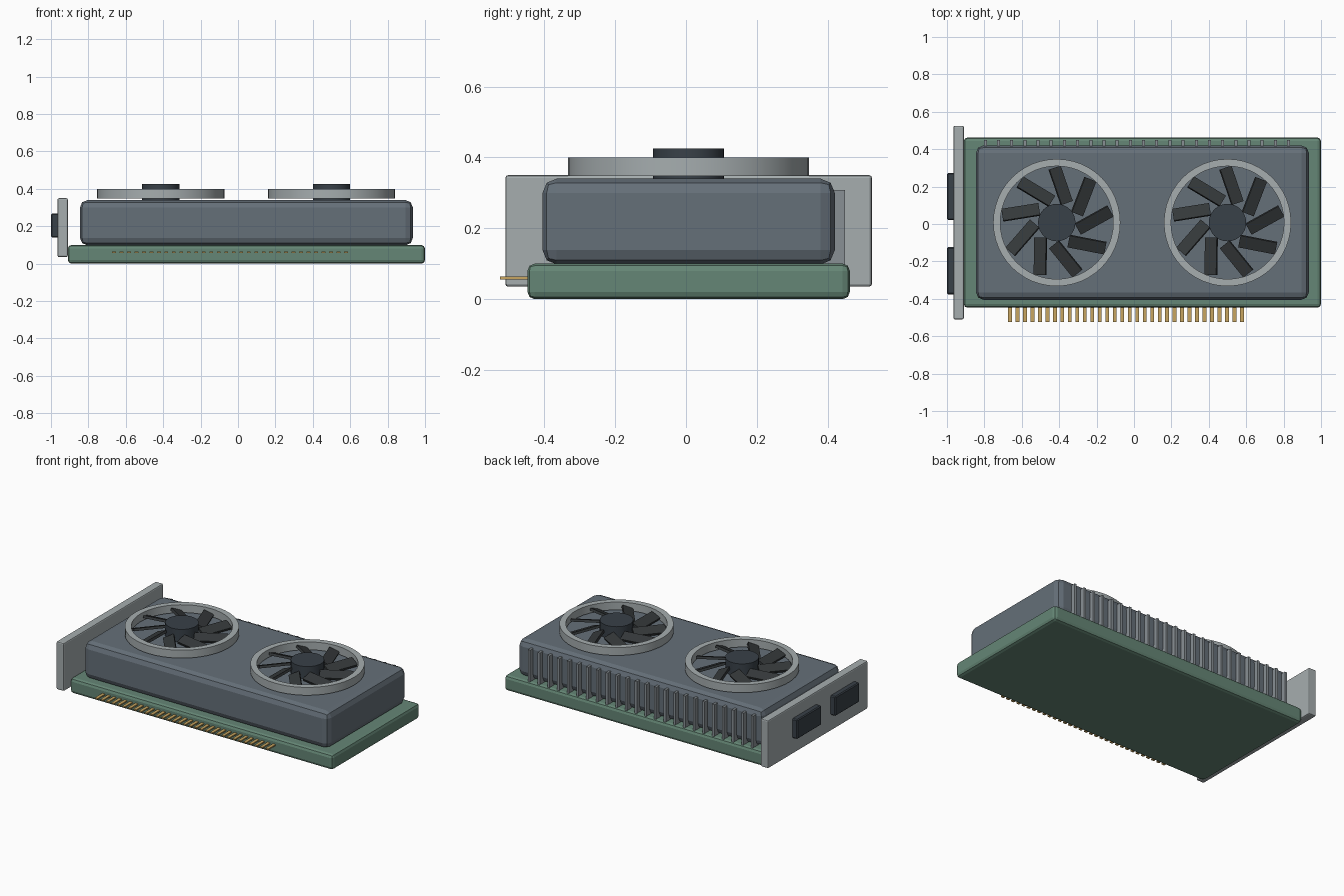
import bpy, bmesh, math
from mathutils import Matrix, Vector

if "Cube" in bpy.data.objects:
    bpy.data.objects.remove(bpy.data.objects["Cube"])

CY = 0.0075  # centre line of the card in y


def material(name, rgb):
    m = bpy.data.materials.new(name)
    m.diffuse_color = (*rgb, 1)
    m.use_nodes = True
    m.node_tree.nodes["Principled BSDF"].inputs["Base Color"].default_value = m.diffuse_color
    return m


GREEN = material("board_green", (0.13, 0.24, 0.18))
SLATE = material("shroud_slate", (0.13, 0.16, 0.19))
DARK = material("hub_dark", (0.04, 0.052, 0.065))
BLACK = material("blade_black", (0.035, 0.04, 0.042))
SILVER = material("silver", (0.38, 0.42, 0.43))
FIN = material("fin_grey", (0.25, 0.28, 0.30))
GOLD = material("gold", (0.58, 0.38, 0.12))


def finish(name, bm, mat, smooth=False):
    bmesh.ops.recalc_face_normals(bm, faces=bm.faces)
    me = bpy.data.meshes.new(name)
    bm.to_mesh(me)
    bm.free()
    me.materials.append(mat)
    ob = bpy.data.objects.new(name, me)
    bpy.context.collection.objects.link(ob)
    if smooth:
        bpy.ops.object.select_all(action='DESELECT')
        ob.select_set(True)
        bpy.context.view_layer.objects.active = ob
        bpy.ops.object.shade_smooth_by_angle(angle=math.radians(30))
    return ob


def add_box(bm, lo, hi, xf=Matrix()):
    lo, hi = Vector(lo), Vector(hi)
    m = xf @ Matrix.Translation((lo + hi) / 2) @ Matrix.Diagonal((*(hi - lo), 1))
    bmesh.ops.create_cube(bm, size=1, matrix=m)


def box(name, lo, hi, mat, bevel=0, segments=2):
    bm = bmesh.new()
    add_box(bm, lo, hi)
    ob = finish(name, bm, mat)
    if bevel:
        mod = ob.modifiers.new("edge_bevel", 'BEVEL')
        mod.width, mod.segments = bevel, segments
    return ob


def tube(name, x, r_in, r_out, z0, z1, mat, n=48):
    bm = bmesh.new()
    profile = [(r_in, z0), (r_out, z0), (r_out, z1), (r_in, z1)]
    rings = []
    for i in range(n):
        a = math.tau * i / n
        rings.append([bm.verts.new((x + r * math.cos(a), CY + r * math.sin(a), z))
                      for r, z in profile])
    for i in range(n):
        a, b = rings[i], rings[(i + 1) % n]
        for j in range(4):
            k = (j + 1) % 4
            bm.faces.new((a[j], b[j], b[k], a[k]))
    return finish(name, bm, mat, True)


# Circuit board, cooler shroud and mounting bracket
box("circuit_board", (-0.91, CY - 0.455, 0), (1.0, CY + 0.455, 0.10), GREEN, 0.02)
box("shroud", (-0.845, CY - 0.4125, 0.098), (0.935, CY + 0.4125, 0.34), SLATE, 0.04)
box("bracket", (-0.965, CY - 0.5175, 0.035), (-0.91, CY + 0.5175, 0.35), SILVER, 0.008)

# Ports on the outer bracket face
for i, y in enumerate((-0.25, 0.147)):
    box(f"port_{i + 1}", (-1.0, y - 0.126, 0.14), (-0.955, y + 0.126, 0.268), DARK, 0.006, 1)

# Heatsink fins along the back
bm = bmesh.new()
for i in range(24):
    x = -0.795 + i * 0.0705
    add_box(bm, (x - 0.008, 0.38, 0.095), (x + 0.008, 0.449, 0.308))
finish("heatsink_fins", bm, FIN)

# Edge connector contacts along the front
bm = bmesh.new()
for i in range(32):
    x = -0.663 + i * 0.04
    add_box(bm, (x - 0.01, -0.525, 0.056), (x + 0.01, -0.43, 0.064))
finish("edge_contacts", bm, GOLD)

# Two fans: outer ring, hub and nine pitched blades
for n, x in enumerate((-0.413, 0.5), 1):
    tube(f"fan_ring_{n}", x, 0.302, 0.34, 0.348, 0.40, SILVER)

    bm = bmesh.new()
    bmesh.ops.create_cone(bm, cap_ends=True, segments=32, radius1=0.1, radius2=0.1,
                          depth=0.085, matrix=Matrix.Translation((x, CY, 0.3825)))
    finish(f"fan_hub_{n}", bm, DARK, True)

    bm = bmesh.new()
    for i in range(9):
        a = math.radians(4 + 40 * i)
        xf = (Matrix.Translation((x, CY, 0.37)) @ Matrix.Rotation(a, 4, 'Z')
              @ Matrix.Translation((0.2, 0, 0))
              @ Matrix.Rotation(math.radians(25), 4, 'Z')
              @ Matrix.Rotation(math.radians(22), 4, 'X'))
        add_box(bm, (-0.1, -0.034, -0.008), (0.1, 0.034, 0.008), xf)
    finish(f"fan_blades_{n}", bm, BLACK)
